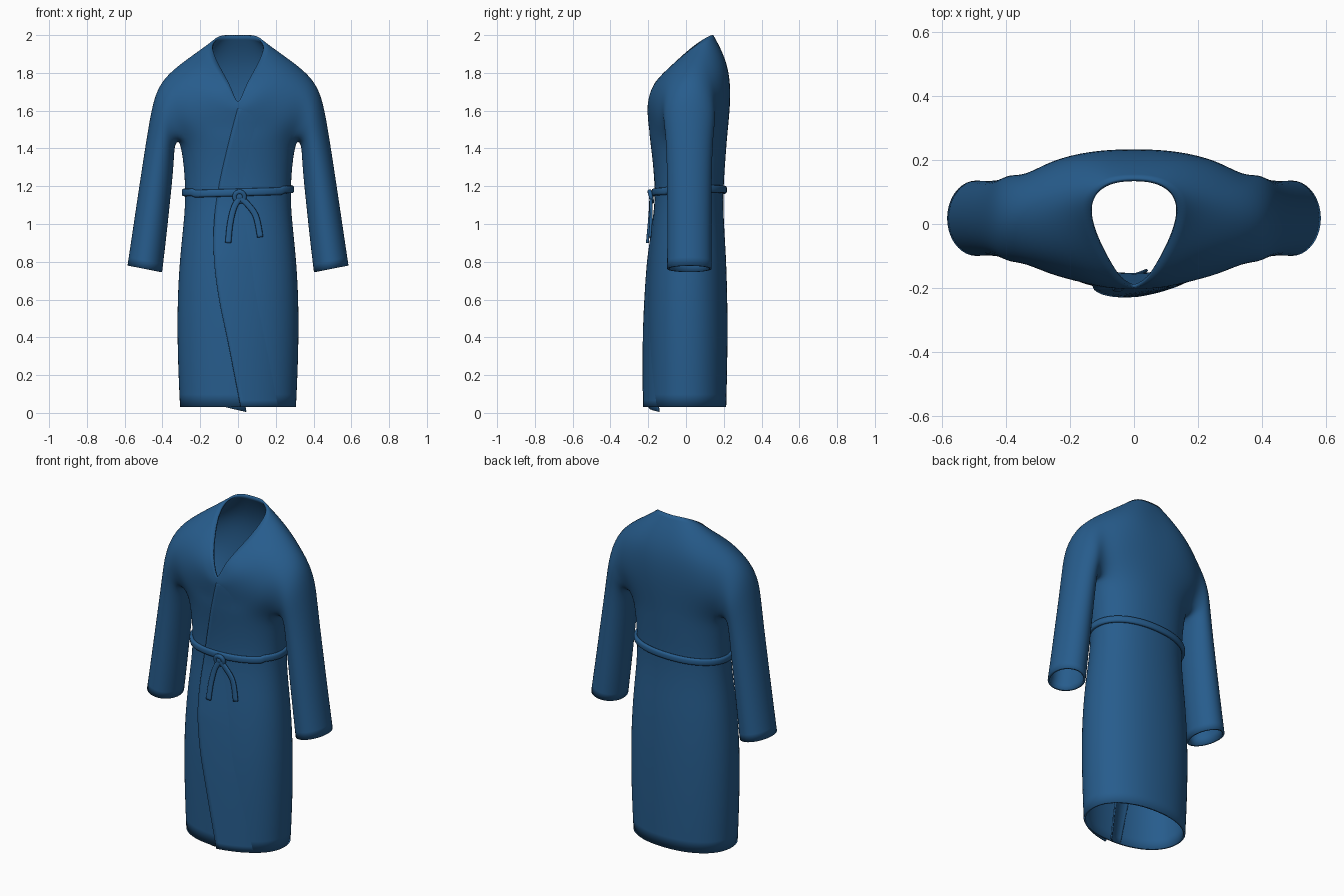
import bpy, bmesh, math
from mathutils import Vector as V
from mathutils.bvhtree import BVHTree

if "Cube" in bpy.data.objects:
    bpy.data.objects.remove(bpy.data.objects["Cube"])

mat = bpy.data.materials.new("navy_blue")
mat.diffuse_color = (0.02, 0.108, 0.265, 1)
mat.use_nodes = True
mat.node_tree.nodes["Principled BSDF"].inputs["Base Color"].default_value = mat.diffuse_color


def catmull(p, n, closed=False):
    """Smooth curve through points p, n steps per segment."""
    p = [V(q) for q in p]
    m, out = len(p), []
    get = (lambda i: p[i % m]) if closed else (lambda i: p[max(0, min(m - 1, i))])
    for i in range(m if closed else m - 1):
        a, b, c, d = (get(i + k) for k in (-1, 0, 1, 2))
        for s in range(n):
            t = s / n
            out.append(0.5 * (2 * b + (c - a) * t + (2 * a - 5 * b + 4 * c - d) * t ** 2
                              + (3 * b - a - 3 * c + d) * t ** 3))
    return out if closed else out + [p[-1]]


def make(name, bm, thick=0, subsurf=0):
    me = bpy.data.meshes.new(name)
    bm.to_mesh(me)
    bm.free()
    me.materials.append(mat)
    me.shade_smooth()
    ob = bpy.data.objects.new(name, me)
    bpy.context.collection.objects.link(ob)
    if subsurf:
        m = ob.modifiers.new("smooth", 'SUBSURF')
        m.levels = m.render_levels = subsurf
    if thick:
        m = ob.modifiers.new("cloth", 'SOLIDIFY')
        m.thickness, m.offset = thick, -1
    return ob


def skin(bm, a, b, closed=True, flip=False):
    """Quads between two vertex rows."""
    n = len(a)
    for i in range(n if closed else n - 1):
        j = (i + 1) % n
        f = [a[i], b[i], b[j], a[j]]
        bm.faces.new(f[::-1] if flip else f)


# --- robe body: rings of 24 columns, from neck edge down to hem
N = 24
upper = [  # half rings, front centre to back centre
    [(0, -.205, 1.63), (.045, -.175, 1.74), (.108, -.06, 1.855), (.138, .03, 1.935), (.125, .095, 1.98), (.075, .135, 2), (0, .145, 2)],
    [(0, -.205, 1.60), (.11, -.195, 1.70), (.21, -.10, 1.82), (.25, .03, 1.885), (.235, .11, 1.895), (.13, .175, 1.92), (0, .19, 1.92)],
    [(0, -.20, 1.57), (.16, -.188, 1.64), (.335, -.105, 1.74), (.375, .025, 1.80), (.345, .13, 1.775), (.18, .212, 1.82), (0, .225, 1.82)],
    [(0, -.197, 1.54), (.175, -.18, 1.58), (.345, -.125, 1.65), (.42, .02, 1.65), (.345, .155, 1.67), (.185, .222, 1.71), (0, .237, 1.71)],
    [(0, -.192, 1.50), (.17, -.172, 1.52), (.335, -.12, 1.55), (.40, .02, 1.55), (.335, .15, 1.56), (.185, .215, 1.59), (0, .232, 1.59)],
]
lower = [  # z, half width, front y, back y
    (1.45, .315, -.19, .218), (1.36, .294, -.178, .212), (1.17, .278, -.162, .197),
    (1.0, .29, -.178, .202), (.85, .308, -.195, .213), (.6, .325, -.211, .222),
    (.3, .323, -.211, .222), (.03, .31, -.207, .215)]


def oval(z, hw, f, b, n=N, grow=0):
    out = []
    for i in range(n):
        a = 2 * math.pi * i / n
        s, c = math.sin(a), math.cos(a)
        p = lambda v: math.copysign(abs(v) ** .92, v)
        out.append(V(((hw + grow) * p(s), (f + b) / 2 - ((b - f) / 2 + grow) * p(c), z)))
    return out


rings = []
for half in upper:
    full = half + [(-x, y, z) for x, y, z in half[-2:0:-1]]
    rings.append(catmull(full, 2, True))
for k in (1, -1):       # keep the V of the neckline crisp
    rings[0][k] = (rings[0][0] + rings[0][2 * k]) / 2
rings += [oval(*r) for r in lower]

bm = bmesh.new()
rows = [[bm.verts.new(p) for p in r] for r in rings]
for a, b in zip(rows, rows[1:]):
    skin(bm, a, b)

# armholes: open the sides between ring 2 and ring 5, then run the sleeves out
sleeve = [  # outer x, z, inner x, z, half depth
    (.437, 1.70, .335, 1.42, .137), (.468, 1.55, .338, 1.37, .125), (.495, 1.38, .345, 1.26, .119),
    (.53, 1.15, .365, 1.07, .117), (.558, .96, .383, .90, .117), (.585, .78, .402, .745, .118)]
for s in (1, -1):
    col = lambda j: j if s > 0 else (N - j) % N
    inner = {rows[r][col(j)] for r in (3, 4) for j in (5, 6, 7)}
    loop = ([rows[2][col(j)] for j in range(4, 9)] + [rows[r][col(8)] for r in (3, 4)]
            + [rows[5][col(j)] for j in range(8, 3, -1)] + [rows[r][col(4)] for r in (4, 3)])
    bmesh.ops.delete(bm, geom=list(inner), context='VERTS')
    for ox, oz, ix, iz, ry in sleeve:
        c = V(((ox + ix) / 2, .018, (oz + iz) / 2))
        d = V(((ox - ix) / 2, 0, (oz - iz) / 2)) * 1.033
        ring = []
        for k in range(14):
            a = 2 * math.pi * (k - 2) / 14
            p = c + d * math.cos(a) + V((0, ry * 1.033 * math.sin(a), 0))
            ring.append(bm.verts.new((s * p.x, p.y, p.z)))
        skin(bm, loop, ring, flip=s < 0)
        loop = ring
bm.verts.ensure_lookup_table()
robe = make("robe_body", bm, thick=.012, subsurf=2)

bpy.context.view_layer.update()
tree = BVHTree.FromObject(robe, bpy.context.evaluated_depsgraph_get())


def front_y(x, z):
    hit = tree.ray_cast(V((x, -1, max(.04, z))), V((0, 1, 0)))[0]
    return hit.y if hit else -.2


# --- wrap-over panels laid on the front of the body
seam = catmull([(0, 0, 1.62), (-.05, 0, 1.43), (-.10, 0, 1.21), (-.127, 0, 1.01), (-.127, 0, .81),
                (-.10, 0, .6), (-.05, 0, .36), (.015, 0, .03)], 6)


def panel(name, line, span, offset, drop=0, n=12):
    bm, prev = bmesh.new(), None
    for p in line:
        row = []
        for i in range(n + 1):
            u = i / n
            x = p.x + span[0] + (span[1] - span[0]) * u
            z = p.z - drop * u * max(0, 1 - p.z / .2)
            row.append(bm.verts.new((x, front_y(x, p.z) + offset(u, p.z), z)))
        if prev:
            skin(bm, prev, row, closed=False)
        prev = row
    return make(name, bm, thick=.008)


def over(u, z):
    lift = .005 + .018 * min(1, max(0, (1.1 - z) / .3))
    lift *= min(1, max(0, (1.62 - z) / .08))
    return .004 - (lift + .004) * (1 - u) ** 1.3


panel("front_overlap", seam, (0, .26), over)
panel("front_underlap", [p for p in seam if p.z < 1.0], (-.08, .03),
      lambda u, z: .004 + .055 * u * u * (1 - z), drop=.028)


# --- belt, knot and tails: flat cords swept along a path
def sweep(name, path, normals, w, t, closed=False):
    bm, prev, first = bmesh.new(), None, None
    m = len(path)
    for i, p in enumerate(path):
        a = path[(i - 1) % m] if closed else path[max(0, i - 1)]
        b = path[(i + 1) % m] if closed else path[min(m - 1, i + 1)]
        nor = normals[i].normalized()
        side = (b - a).cross(nor).normalized()
        ring = []
        for k in range(10):
            c, s = math.cos(k * math.pi / 5), math.sin(k * math.pi / 5)
            ring.append(bm.verts.new(p + side * w * math.copysign(abs(c) ** .7, c)
                                     + nor * t * math.copysign(abs(s) ** .7, s)))
        if prev:
            skin(bm, prev, ring)
        prev, first = ring, first or ring
    if closed:
        skin(bm, prev, first)
    else:
        bm.faces.new(first)
        bm.faces.new(prev[::-1])
    bmesh.ops.recalc_face_normals(bm, faces=bm.faces)
    return make(name, bm)


belt = oval(1.17, .278, -.162, .197, 64, .009)
for p in belt:
    p.z = 1.175 + .03 * p.x + .03 * max(0, p.y) - .008 * (p.y < -.1)
sweep("belt", belt, [V((p.x / .28 ** 2, (p.y - .017) / .18 ** 2, 0)) for p in belt], .02, .011, True)

front = V((0, -1, 0))
for name, pts in (("belt_tail_left", [(.015, 1.145), (-.02, 1.09), (-.042, 1.0), (-.052, .90)]),
                  ("belt_tail_right", [(.01, 1.14), (.05, 1.105), (.095, 1.04), (.118, .93)])):
    path = catmull([(x, 0, z) for x, z in pts], 6)
    for p in path:
        p.y = front_y(p.x, p.z) - .02
    sweep(name, path, [front] * len(path), .016, .008)

knot = [V((.008 + .026 * math.sin(a), -.186 - .006 * math.cos(a), 1.145 + .026 * math.cos(a)))
        for a in (2 * math.pi * i / 20 for i in range(20))]
sweep("belt_knot_loop", knot, [front] * 20, .012, .011, True)
bm = bmesh.new()
bmesh.ops.create_uvsphere(bm, u_segments=16, v_segments=10, radius=.022)
for v in bm.verts:
    v.co = V((v.co.x + .008, v.co.y * .6 - .184, v.co.z + 1.145))
make("belt_knot_core", bm)
